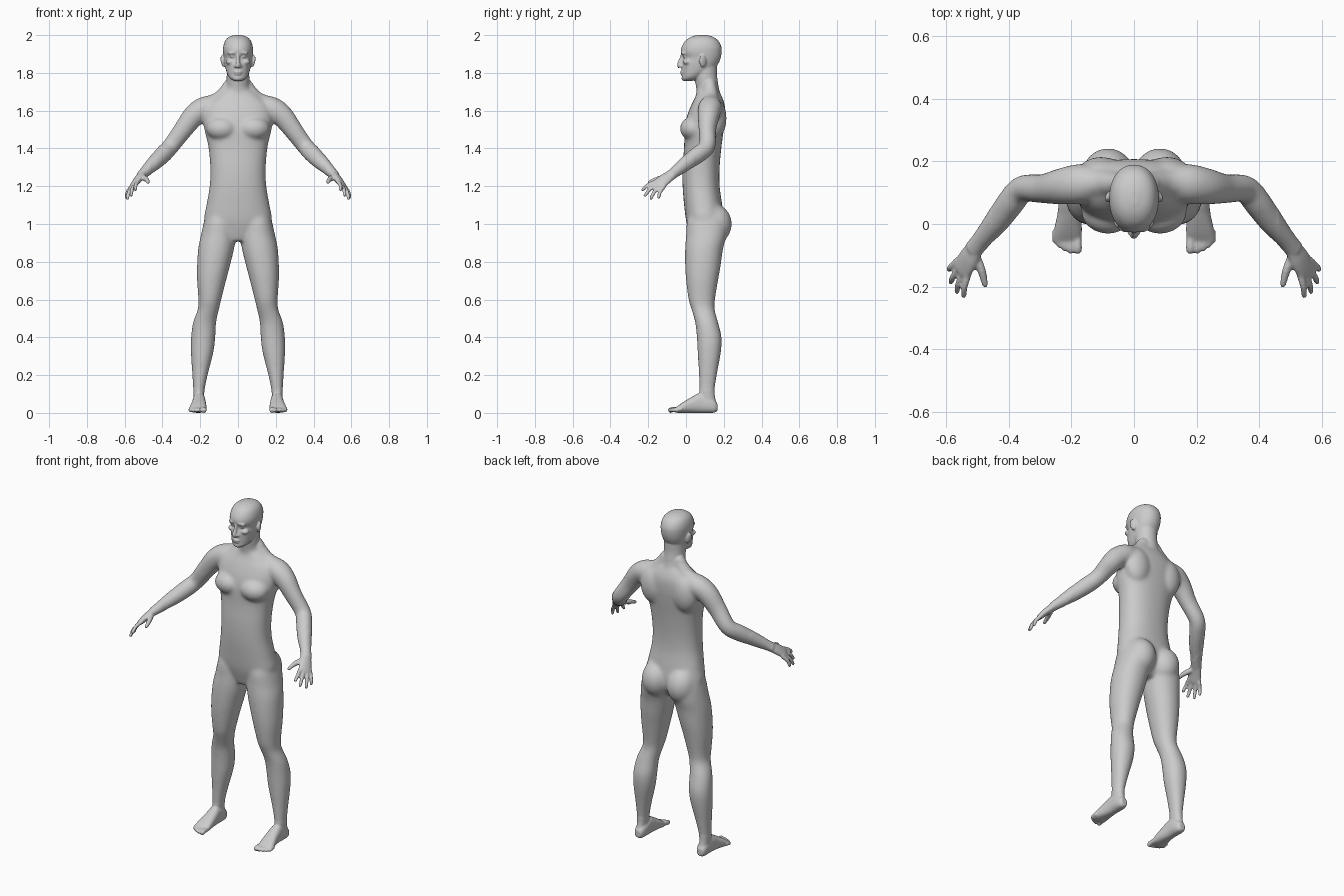
import bpy, bmesh, math
from mathutils import Vector, Matrix

bm = bmesh.new()


def spline(rows, n=5):
    """Catmull-Rom through rows of numbers."""
    r = [rows[0]] + list(rows) + [rows[-1]]
    out = []
    for i in range(1, len(r) - 2):
        for k in range(n):
            t = k / n
            out.append([0.5 * (2 * b + (c - a) * t + (2 * a - 5 * b + 4 * c - d) * t * t
                               + (3 * b - a - 3 * c + d) * t ** 3)
                        for a, b, c, d in zip(r[i - 1], r[i], r[i + 1], r[i + 2])])
    return out + [list(rows[-1])]


def tube(rows, side=(1, 0, 0), axis=None, mirror=True, p=2.0, seg=28):
    """Capped loft; rows are (x, y, z, half width along side, half depth)."""
    rows = spline(rows)
    pts = [Vector(r[:3]) for r in rows]
    for s in ((1, -1) if mirror else (1,)):
        rings = []
        for i, r in enumerate(rows):
            t = Vector(axis) if axis else pts[min(i + 1, len(pts) - 1)] - pts[max(i - 1, 0)]
            t.normalize()
            u = Vector(side)
            u = (u - t * u.dot(t)).normalized()
            v = t.cross(u)
            ring = []
            for k in range(seg):
                a = 2 * math.pi * k / seg
                c, d = math.cos(a), math.sin(a)
                q = (pts[i] + u * r[3] * math.copysign(abs(c) ** (2 / p), c)
                     + v * r[4] * math.copysign(abs(d) ** (2 / p), d))
                ring.append(bm.verts.new((q.x * s, q.y, q.z)))
            rings.append(ring)
        for A, B in zip(rings, rings[1:]):
            for k in range(seg):
                j = (k + 1) % seg
                bm.faces.new((A[k], A[j], B[j], B[k]))
        bm.faces.new(rings[0])
        bm.faces.new(rings[-1])


def stack(rows, **kw):
    """Horizontal sections given as (x0, x1, y0, y1, z)."""
    tube([((a + b) / 2, (c + d) / 2, z, (b - a) / 2, (d - c) / 2) for a, b, c, d, z in rows],
         axis=(0, 0, 1), **kw)


def sym(rows):
    return [(-w, w, a, b, z) for w, a, b, z in rows]


def blob(c, r, tilt=(0, 0, 0), mirror=True):
    for s in ((1, -1) if mirror else (1,)):
        m = (Matrix.Translation((c[0] * s, c[1], c[2]))
             @ Matrix.Rotation(tilt[2] * s, 4, 'Z') @ Matrix.Rotation(tilt[1] * s, 4, 'Y')
             @ Matrix.Rotation(tilt[0], 4, 'X') @ Matrix.Diagonal((*r, 1)))
        bmesh.ops.create_uvsphere(bm, u_segments=24, v_segments=16, radius=1, matrix=m)


# torso
stack(sym([(.05, .03, .15, .91), (.13, .015, .185, .96), (.178, .0, .2, 1.02), (.167, -.01, .192, 1.1),
           (.15, -.018, .178, 1.2), (.147, -.018, .178, 1.3), (.157, -.01, .188, 1.41),
           (.178, -.008, .2, 1.5), (.185, .005, .207, 1.57), (.17, .028, .205, 1.63),
           (.12, .05, .19, 1.675), (.07, .06, .17, 1.71)]), mirror=False, p=2.3, seg=48)
blob((.088, .032, 1.505), (.082, .064, .062), (0, 0, .15))      # chest
blob((.105, .155, 1.56), (.08, .06, .11))                       # shoulder blades
blob((.083, .15, 1.0), (.086, .093, .105))                      # buttocks
tube([(.03, .125, 1.74, .035, .04), (.1, .13, 1.662, .042, .04), (.19, .13, 1.63, .045, .04)],
     side=(0, 1, 0))                                            # trapezius

# neck and head
stack(sym([(.078, .06, .19, 1.66), (.062, .053, .175, 1.72), (.06, .045, .165, 1.78),
           (.06, .04, .165, 1.83)]), mirror=False)
stack(sym([(.02, -.014, .03, 1.757), (.042, -.021, .07, 1.77), (.055, -.02, .1, 1.79),
           (.065, -.022, .15, 1.82), (.071, -.022, .172, 1.85), (.075, -.014, .184, 1.88),
           (.079, -.027, .189, 1.91), (.078, -.022, .187, 1.94), (.067, -.001, .17, 1.972),
           (.045, .03, .14, 1.992), (.012, .065, .105, 2.001)]), mirror=False, p=2.15, seg=40)
tube([(0, -.014, 1.9, .009, .012), (0, -.026, 1.87, .009, .012), (0, -.034, 1.842, .013, .014),
      (0, -.03, 1.83, .01, .012)], mirror=False)                # nose
blob((.012, -.026, 1.836), (.009, .012, .008))                  # nostrils
blob((.032, -.016, 1.905), (.024, .01, .007), (0, .1, .25))     # brows
blob((.031, -.006, 1.886), (.014, .011, .007))                  # eyes
blob((.044, .004, 1.858), (.022, .02, .014), (0, 0, .4))        # cheekbones
blob((0, -.021, 1.806), (.023, .011, .0055), mirror=False)      # lips
blob((0, -.02, 1.794), (.019, .01, .006), mirror=False)
blob((0, -.012, 1.771), (.018, .013, .012), mirror=False)       # chin
blob((.081, .088, 1.862), (.009, .02, .033), (.15, .15, .35))   # ears

# arms
tube([(.10, .13, 1.62, .05, .06), (.17, .128, 1.615, .064, .062), (.23, .12, 1.577, .059, .06),
      (.29, .113, 1.5, .047, .052), (.355, .112, 1.413, .044, .046), (.395, .067, 1.37, .045, .047),
      (.44, .005, 1.325, .04, .041), (.488, -.052, 1.28, .031, .03), (.515, -.085, 1.255, .031, .024)],
     side=(.3, .95, 0))

# hands
across = (.53, .74, -.41)
tube([(.505, -.073, 1.263, .029, .022), (.528, -.11, 1.238, .037, .02), (.55, -.146, 1.209, .039, .015),
      (.556, -.156, 1.201, .031, .009)], side=across)
fingers = [((.53, -.16, 1.224), (.545, -.236, 1.178)), ((.545, -.153, 1.212), (.568, -.222, 1.147)),
           ((.558, -.139, 1.201), (.588, -.19, 1.13)), ((.567, -.12, 1.194), (.594, -.148, 1.136))]
for base, tip in fingers:
    a, b = Vector(base), Vector(tip)
    mid = a.lerp(b, .5) + Vector((.004, -.003, .005))
    tube([(*a.lerp(b, -.2), .011, .011), (*a, .0115, .0115), (*mid, .0105, .0105),
          (*a.lerp(b, .9), .009, .009), (*b, .005, .005)], side=across, seg=16)
tube([(.51, -.09, 1.25, .014, .014), (.49, -.14, 1.24, .015, .014), (.481, -.17, 1.231, .012, .012),
      (.476, -.195, 1.221, .01, .009), (.475, -.202, 1.218, .005, .005)], side=across, seg=16)

# legs
stack([(.04, .15, .04, .18, 1.1), (.022, .178, .006, .215, 1.02), (.012, .197, .0, .215, .94),
       (.02, .211, -.005, .197, .87), (.042, .217, -.005, .184, .78), (.063, .217, .0, .17, .7),
       (.088, .21, .013, .154, .6), (.1, .213, .028, .152, .55), (.115, .238, .048, .17, .48),
       (.12, .249, .057, .189, .4), (.13, .25, .061, .185, .32), (.16, .242, .068, .164, .2),
       (.178, .237, .07, .152, .11), (.182, .235, .07, .16, .05), (.185, .232, .08, .158, .015)], p=2.1)

# feet
tube([(.207, .166, .03, .018, .02), (.207, .15, .036, .028, .035), (.206, .12, .045, .033, .045),
      (.206, .075, .053, .034, .053), (.207, .03, .042, .038, .042), (.211, -.02, .027, .045, .027),
      (.214, -.052, .016, .046, .015), (.214, -.06, .015, .04, .011)], axis=(0, -1, 0), p=2.4)
for x, y, r in [(.18, -.094, .014), (.203, -.094, .0105), (.221, -.087, .01), (.238, -.076, .0095),
                (.253, -.062, .009)]:
    tube([(x + .002, -.02, .018, r, r), (x, y + .028, .018, r, r), (x, y + .008, .013, r, r),
          (x, y, .011, r * .5, r * .5)], seg=16)

# fuse the parts into one skin
bmesh.ops.recalc_face_normals(bm, faces=bm.faces)
mesh = bpy.data.meshes.new("body_parts")
bm.to_mesh(mesh)
bm.free()
body = bpy.data.objects.new("human_body", mesh)
bpy.context.collection.objects.link(body)
remesh = body.modifiers.new("fuse", 'REMESH')
remesh.mode = 'VOXEL'
remesh.voxel_size = .005
skin = bpy.data.meshes.new_from_object(body.evaluated_get(bpy.context.evaluated_depsgraph_get()))
body.modifiers.clear()
body.data = skin

# soften: strong on trunk and limbs, light on face, hands and feet
bm = bmesh.new()
bm.from_mesh(skin)
trunk = [v for v in bm.verts if .12 < v.co.z < 1.74 and abs(v.co.x) < .46]
for verts, count in ((trunk, 28), (bm.verts[:], 3)):
    for _ in range(count):
        bmesh.ops.smooth_vert(bm, verts=verts, factor=.5, use_axis_x=True, use_axis_y=True, use_axis_z=True)
for f in bm.faces:
    f.smooth = True
bm.to_mesh(skin)
bm.free()
